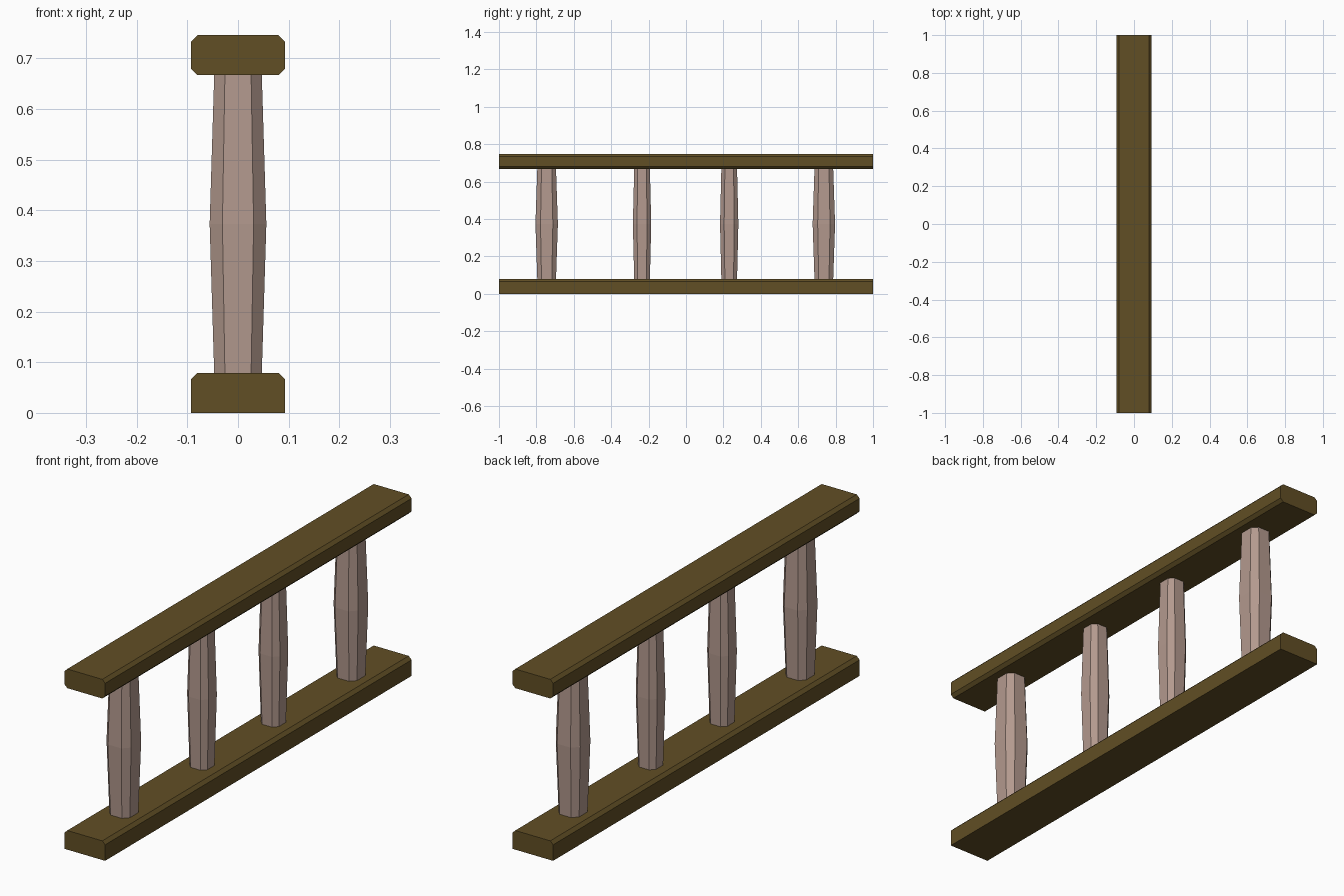
import bpy, bmesh

if "Cube" in bpy.data.objects:
    bpy.data.objects.remove(bpy.data.objects["Cube"])


def material(name, color):
    m = bpy.data.materials.new(name)
    m.diffuse_color = (*color, 1)
    m.use_nodes = True
    m.node_tree.nodes["Principled BSDF"].inputs["Base Color"].default_value = m.diffuse_color
    return m


def loft(name, rings, mat):
    """Skin a stack of equal-sized rings and cap both ends."""
    bm = bmesh.new()
    loops = [[bm.verts.new(p) for p in ring] for ring in rings]
    n = len(loops[0])
    for a, b in zip(loops, loops[1:]):
        for i in range(n):
            j = (i + 1) % n
            bm.faces.new((a[i], a[j], b[j], b[i]))
    bm.faces.new(loops[0][::-1])
    bm.faces.new(loops[-1])
    bmesh.ops.recalc_face_normals(bm, faces=bm.faces)
    me = bpy.data.meshes.new(name)
    bm.to_mesh(me)
    bm.free()
    me.materials.append(mat)
    ob = bpy.data.objects.new(name, me)
    bpy.context.collection.objects.link(ob)
    return ob


def rail(name, z0, z1, chamfer_bottom):
    w, c = 0.093, 0.013
    half = [(w - c, z0), (w, z0 + c)] if chamfer_bottom else [(w, z0)]
    half += [(w, z1 - c), (w - c, z1)]
    profile = half + [(-x, z) for x, z in reversed(half)]
    loft(name, [[(x, y, z) for x, z in profile] for y in (-1, 1)], wood)


def baluster(name, y, end, mid):
    """Chamfered square post, swelling at mid height."""
    k = 0.55
    octagon = [(1, -k), (1, k), (k, 1), (-k, 1), (-1, k), (-1, -k), (-k, -1), (k, -1)]
    levels = [(0.079, end), (0.373, mid), (0.667, end)]
    loft(name, [[(u * sx, y + v * sy, z) for u, v in octagon]
                for z, (sx, sy) in levels], stone)


wood = material("dark_wood", (0.12, 0.077, 0.018))
stone = material("pale_stone", (0.45, 0.32, 0.27))

# Bottom and top rails
rail("bottom_rail", 0.0, 0.079, False)
rail("top_rail", 0.667, 0.746, True)

# Balusters: thicker outer pair, slimmer inner pair
for i, (y, end, mid) in enumerate([
        (-0.745, (0.047, 0.05), (0.056, 0.06)),
        (-0.235, (0.041, 0.042), (0.049, 0.049)),
        (0.231, (0.041, 0.042), (0.049, 0.049)),
        (0.737, (0.047, 0.05), (0.056, 0.06))]):
    baluster(f"baluster_{i + 1}", y, end, mid)
